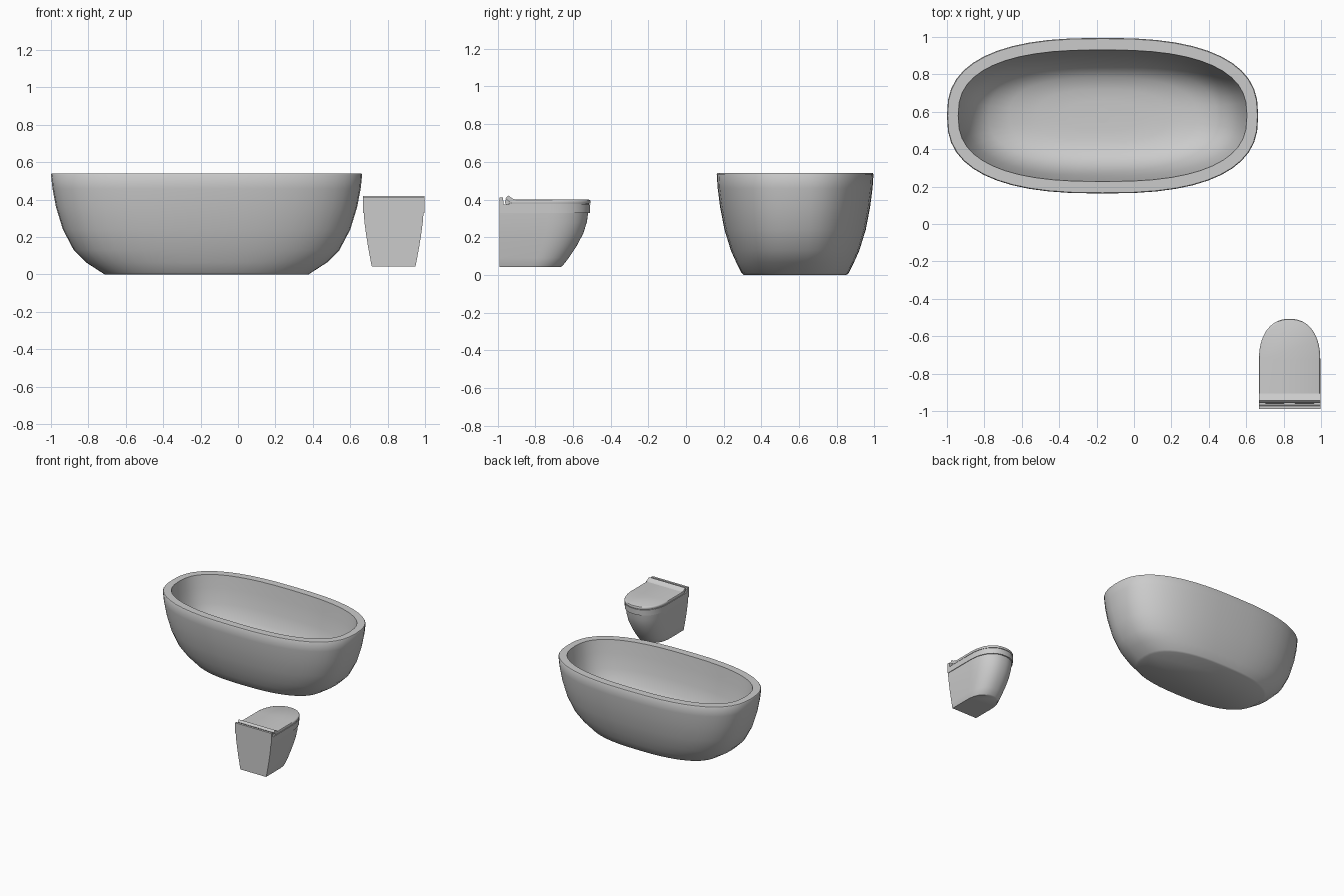
import bpy, bmesh, math

if "Cube" in bpy.data.objects:
    bpy.data.objects.remove(bpy.data.objects["Cube"])


def power(v, n):
    return math.copysign(abs(v) ** (2 / n), v)


def oval(cx, cy, a, b, z, n=2.55, count=48):
    """Closed superellipse ring."""
    angles = [2 * math.pi * i / count for i in range(count)]
    return [(cx + a * power(math.cos(t), n), cy + b * power(math.sin(t), n), z) for t in angles]


def d_shape(cx, half, back, front, z, n=2.25, count=28):
    """Ring with a square back and a rounded front (towards +y)."""
    depth = min(0.22, half * 1.35)
    arc = [math.pi * i / count for i in range(count + 1)]
    pts = [(cx + half * power(math.cos(t), n), front - depth + depth * power(math.sin(t), n), z)
           for t in arc]
    return [(cx + half, back, z)] + pts + [(cx - half, back, z)]


def finish(name, bm, angle):
    bmesh.ops.recalc_face_normals(bm, faces=bm.faces)
    mesh = bpy.data.meshes.new(name)
    bm.to_mesh(mesh)
    bm.free()
    obj = bpy.data.objects.new(name, mesh)
    bpy.context.collection.objects.link(obj)
    bpy.ops.object.select_all(action='DESELECT')
    obj.select_set(True)
    bpy.context.view_layer.objects.active = obj
    bpy.ops.object.shade_smooth_by_angle(angle=math.radians(angle))


def loft(name, rings, angle=35):
    """Skin a stack of matching rings and cap both ends."""
    bm = bmesh.new()
    loops = [[bm.verts.new(p) for p in ring] for ring in rings]
    for lower, upper in zip(loops, loops[1:]):
        for i in range(len(lower)):
            j = (i + 1) % len(lower)
            bm.faces.new((lower[i], lower[j], upper[j], upper[i]))
    bm.faces.new(loops[0])
    bm.faces.new(loops[-1])
    finish(name, bm, angle)


def bar(name, profile, x0, x1):
    """Extrude a (y, z) profile along x."""
    loft(name, [[(x, y, z) for y, z in profile] for x in (x0, x1)])


# Bathtub: outer wall, rim and inner basin in one skin
TUB_X, TUB_Y = -0.168, 0.579
tub_sections = [
    (0.545, 0.273, 0.0), (0.56, 0.284, 0.01), (0.645, 0.312, 0.065), (0.71, 0.341, 0.13),
    (0.768, 0.375, 0.24), (0.805, 0.398, 0.36), (0.824, 0.411, 0.46), (0.832, 0.416, 0.534),
    (0.828, 0.412, 0.54), (0.772, 0.352, 0.54),
    (0.755, 0.34, 0.44), (0.725, 0.322, 0.32), (0.68, 0.295, 0.22),
    (0.61, 0.255, 0.15), (0.5, 0.205, 0.108), (0.35, 0.14, 0.09), (0.2, 0.08, 0.085),
]
loft("bathtub", [oval(TUB_X, TUB_Y, a, b, z) for a, b, z in tub_sections], 45)
loft("bathtub_drain", [oval(TUB_X, TUB_Y, 0.04, 0.04, z, 2, 32) for z in (0.08, 0.09)])

# Wall-hung toilet
WC_X, BACK = 0.832, -0.99
bowl_sections = [
    (0.115, -0.664, 0.042), (0.118, -0.655, 0.048), (0.126, -0.622, 0.09), (0.137, -0.582, 0.15),
    (0.148, -0.545, 0.22), (0.156, -0.526, 0.28), (0.16, -0.519, 0.332),
]
loft("toilet_bowl", [d_shape(WC_X, h, BACK, f, z) for h, f, z in bowl_sections])

rim_sections = [(0.164, -0.51, 0.328), (0.164, -0.508, 0.374)]
loft("toilet_rim", [d_shape(WC_X, h, BACK, f, z) for h, f, z in rim_sections])

seat_sections = [(0.159, -0.514, 0.372), (0.159, -0.514, 0.38)]
loft("toilet_seat", [d_shape(WC_X, h, -0.94, f, z) for h, f, z in seat_sections])

lid_sections = [(0.162, -0.509, 0.378), (0.164, -0.507, 0.382), (0.164, -0.507, 0.392),
                (0.161, -0.51, 0.397), (0.154, -0.517, 0.4)]
loft("toilet_lid", [d_shape(WC_X, h, -0.925, f, z) for h, f, z in lid_sections])

# Upturned lip at the back of the lid
lip = [(-0.942, 0.39), (-0.958, 0.405), (-0.943, 0.421), (-0.936, 0.417),
       (-0.922, 0.405), (-0.905, 0.4), (-0.905, 0.385), (-0.925, 0.38)]
bar("toilet_lid_lip", lip, WC_X - 0.164, WC_X + 0.164)

# Ledge along the wall and the two hinges
ledge = [(BACK, 0.37), (BACK, 0.411), (-0.972, 0.411), (-0.968, 0.384), (-0.968, 0.37)]
bar("toilet_back_ledge", ledge, WC_X - 0.164, WC_X + 0.164)
for side, sign in (("left", 1), ("right", -1)):
    hinge = [(-0.948 + 0.012 * math.cos(t * math.pi / 8), 0.388 + 0.016 * math.sin(t * math.pi / 8))
             for t in range(16)]
    x = WC_X + sign * 0.08
    bar(f"toilet_hinge_{side}", hinge, x - 0.05, x + 0.05)
